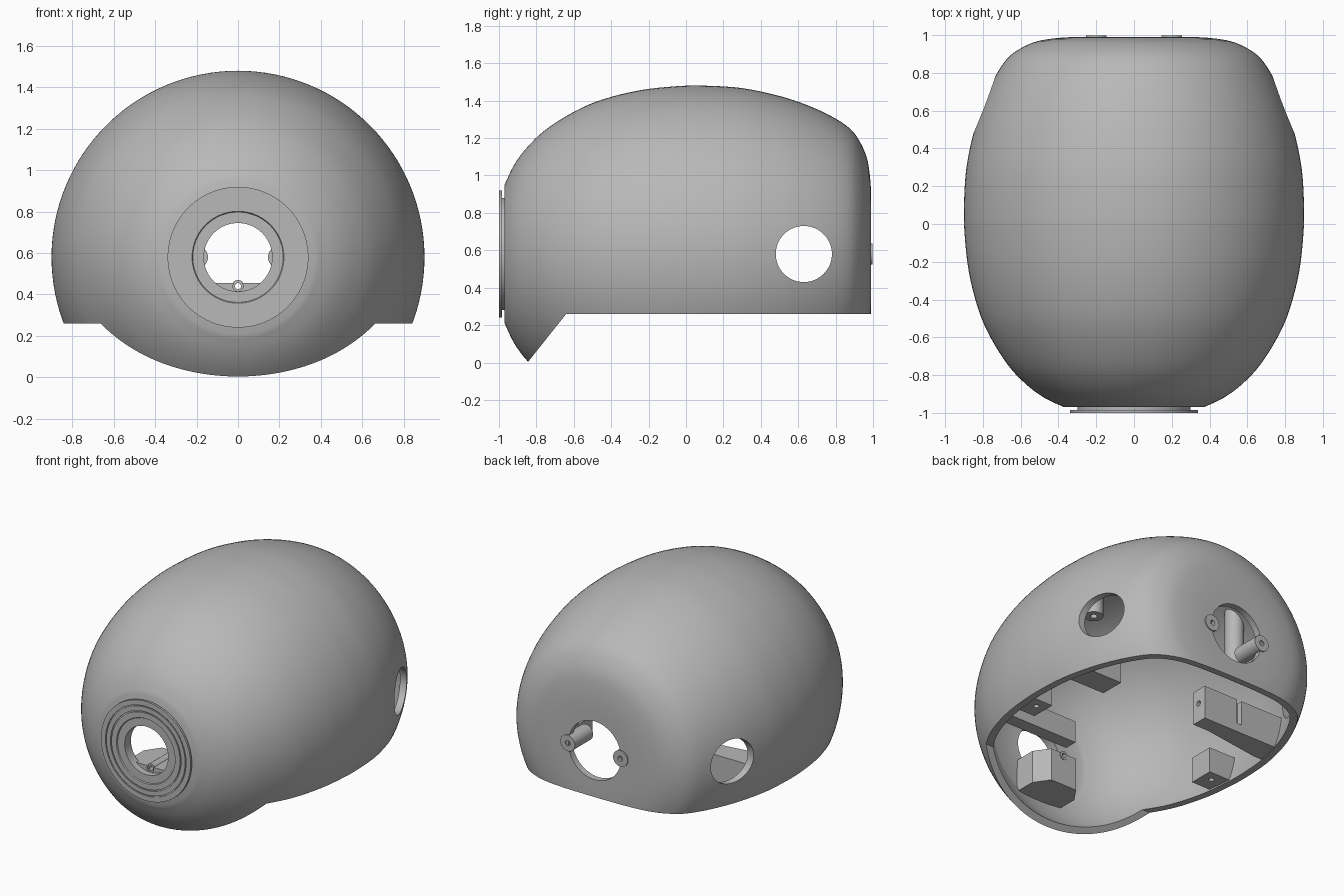
import bpy, bmesh, math
from mathutils import Vector

if "Cube" in bpy.data.objects:
    bpy.data.objects.remove(bpy.data.objects["Cube"], do_unlink=True)

AXIS_Z = 0.58      # height of the shell's long axis
WALL = 0.045

grey = bpy.data.materials.new("light_grey")
grey.use_nodes = True
grey.diffuse_color = (0.48, 0.48, 0.48, 1)
grey.node_tree.nodes["Principled BSDF"].inputs["Base Color"].default_value = (0.48, 0.48, 0.48, 1)


def finish(name, bm):
    bmesh.ops.remove_doubles(bm, verts=bm.verts, dist=1e-5)
    bmesh.ops.recalc_face_normals(bm, faces=bm.faces)
    me = bpy.data.meshes.new(name)
    bm.to_mesh(me)
    bm.free()
    me.materials.append(grey)
    ob = bpy.data.objects.new(name, me)
    bpy.context.collection.objects.link(ob)
    return ob


def lathe(name, profile, closed=True, seg=96, x=0.0, z=AXIS_Z):
    """Spin (y, radius) points around a line parallel to y."""
    bm = bmesh.new()
    rings = []
    for i in range(seg):
        a = 2 * math.pi * i / seg
        rings.append([bm.verts.new((x + r * math.sin(a), y, z + r * math.cos(a))) for y, r in profile])
    n = len(profile)
    for i in range(seg):
        p, q = rings[i], rings[(i + 1) % seg]
        for j in range(n if closed else n - 1):
            k = (j + 1) % n
            bm.faces.new((p[j], p[k], q[k], q[j]))
    return finish(name, bm)


def prism(name, pts, lo, hi, axis):
    """Extrude a polygon along x (points are y,z) or z (points are x,y)."""
    place = (lambda p, d: (d, p[0], p[1])) if axis == "x" else (lambda p, d: (p[0], p[1], d))
    bm = bmesh.new()
    a = [bm.verts.new(place(p, lo)) for p in pts]
    b = [bm.verts.new(place(p, hi)) for p in pts]
    bm.faces.new(a)
    bm.faces.new(b)
    for i in range(len(pts)):
        j = (i + 1) % len(pts)
        bm.faces.new((a[i], a[j], b[j], b[i]))
    return finish(name, bm)


def box(name, x0, x1, y0, y1, z0, z1):
    return prism(name, [(x0, y0), (x1, y0), (x1, y1), (x0, y1)], z0, z1, "z")


def rod(name, center, radius, depth, axis, seg=32):
    bm = bmesh.new()
    bmesh.ops.create_cone(bm, cap_ends=True, segments=seg, radius1=radius, radius2=radius, depth=depth)
    turn = Vector((0, 0, 1)).rotation_difference(Vector(axis)).to_matrix()
    bmesh.ops.rotate(bm, verts=bm.verts, cent=(0, 0, 0), matrix=turn)
    bmesh.ops.translate(bm, verts=bm.verts, vec=center)
    return finish(name, bm)


def boolean(ob, tool, mode="DIFFERENCE", keep=False):
    m = ob.modifiers.new("cut", "BOOLEAN")
    m.operation, m.object, m.solver = mode, tool, "EXACT"
    bpy.context.view_layer.objects.active = ob
    bpy.ops.object.modifier_apply(modifier=m.name)
    if not keep:
        bpy.data.objects.remove(tool, do_unlink=True)


def smooth(ob, angle=30):
    bpy.ops.object.select_all(action="DESELECT")
    ob.select_set(True)
    bpy.context.view_layer.objects.active = ob
    bpy.ops.object.shade_smooth_by_angle(angle=math.radians(angle))


def spline(pts, steps=4):
    """Catmull-Rom curve through the points."""
    p = [Vector(q) for q in pts]
    p = [2 * p[0] - p[1]] + p + [2 * p[-1] - p[-2]]
    out = []
    for a, b, c, d in zip(p, p[1:], p[2:], p[3:]):
        for s in range(steps):
            t = s / steps
            out.append(0.5 * (2 * b + (c - a) * t + (2 * a - 5 * b + 4 * c - d) * t * t
                              + (3 * b - a - 3 * c + d) * t ** 3))
    return out + [p[-2]]


def inset(curve, dist):
    out = []
    for i, p in enumerate(curve):
        t = (curve[min(i + 1, len(curve) - 1)] - curve[max(i - 1, 0)]).normalized()
        out.append(p + Vector((t.y, -t.x)) * dist)
    return out


# Shell: hollow body of revolution, open at the front and back
outer = spline([(-.97, .37), (-.92, .475), (-.85, .57), (-.75, .665), (-.6, .76), (-.45, .825),
                (-.25, .875), (-.05, .897), (.1, .9), (.3, .887), (.5, .845), (.65, .795),
                (.78, .735), (.875, .672), (.93, .6), (.968, .51), (.985, .4), (.99, .3), (.99, .2)])
inner = inset(outer, WALL)
shell = lathe("shell", [(-.97, .165)] + outer + inner[::-1] + [(-.925, .165)], seg=128)

# Underside opening with the slanted front lip, and the two side holes
boolean(shell, prism("opening_cutter", [(1.2, .26), (-.64, .26), (-.845, .003), (-1.05, -.254),
                                        (-1.05, -.7), (1.2, -.7)], -1.2, 1.2, "x"))
boolean(shell, rod("side_hole_cutter", (0, .63, AXIS_Z), .15, 2.4, (1, 0, 0), 64))
smooth(shell)

# Front mounting ring with stepped grooves
g = .007
ring = lathe("front_ring", [(-.96, .165), (-.96, .30), (-.985, .30), (-.985, .34), (-1, .34),
                            (-1, .306), (-1 + g, .306), (-1 + g, .299), (-1, .299),
                            (-1, .268), (-1 + g, .268), (-1 + g, .260), (-1, .260),
                            (-1, .222), (-1 + g, .218), (-1 + g, .165)])
smooth(ring)

# Screw bosses beside the back hole
for side, label in ((1, "left"), (-1, "right")):
    boss = lathe("back_boss_" + label, [(.8, .018), (.8, .055), (.998, .055), (.998, .018)],
                 seg=32, x=.2 * side)
    smooth(boss)

# Form that trims the inner parts to the wall
core_line = inset(outer, WALL * .5)
core = lathe("trim_form", [(core_line[0].x, 0)] + core_line + [(core_line[-1].x, 0)], closed=False)
core.hide_render = True

# Side mounts with screw holes, and posts hanging from the roof
for side, label in ((1, "left"), (-1, "right")):
    mount = box("side_mount_" + label, *sorted((.64 * side, .95 * side)), -.2, -.03, .275, .45)
    boolean(mount, core, "INTERSECT", True)
    boolean(mount, rod("screw_cutter", (.71 * side, -.1, .3), .018, .2, (0, 0, 1), 16))
    post = rod("roof_post_" + label, (.57 * side, .29, 1.1), .06, .6, (0, 0, 1))
    boolean(post, core, "INTERSECT", True)
    boolean(post, rod("screw_cutter", (.57 * side, .29, .85), .022, .2, (0, 0, 1), 16))
    smooth(post)

# Wide bracket on the right wall, with slot and screw hole
bracket = prism("wide_bracket", [(-.18, .47), (-.18, .36), (-.3, .36), (-.72, .3), (-.95, .3), (-.95, .47)],
                .27, .5, "z")
boolean(bracket, core, "INTERSECT", True)
boolean(bracket, box("slot_cutter", -.48, -.44, .43, .6, .33, .6))
boolean(bracket, rod("screw_cutter", (-.18, .41, .4), .018, .16, (1, 0, 0), 16))

# Cross bracket and rear block on the left wall
for name, dims in (("cross_bracket", (.24, .95, -.37, -.28, .27, .42)),
                   ("rear_block", (.5, .95, .3, .47, .27, .42))):
    part = box(name, *dims)
    boolean(part, core, "INTERSECT", True)

# Ledge and screw tube below the front hole
ledge = prism("front_ledge", [(-.17, -.98), (.17, -.98), (.17, -.78), (.1, -.68), (-.1, -.68), (-.17, -.78)],
              .23, .455, "z")
boolean(ledge, core, "INTERSECT", True)
boolean(ledge, rod("screw_cutter", (0, -.8, .44), .025, .8, (0, 1, 0), 24))
tube = lathe("front_screw_tube", [(-.94, .015), (-.94, .03), (-.675, .03), (-.675, .015)], seg=24, z=.44)
smooth(tube)

bpy.data.objects.remove(core, do_unlink=True)
